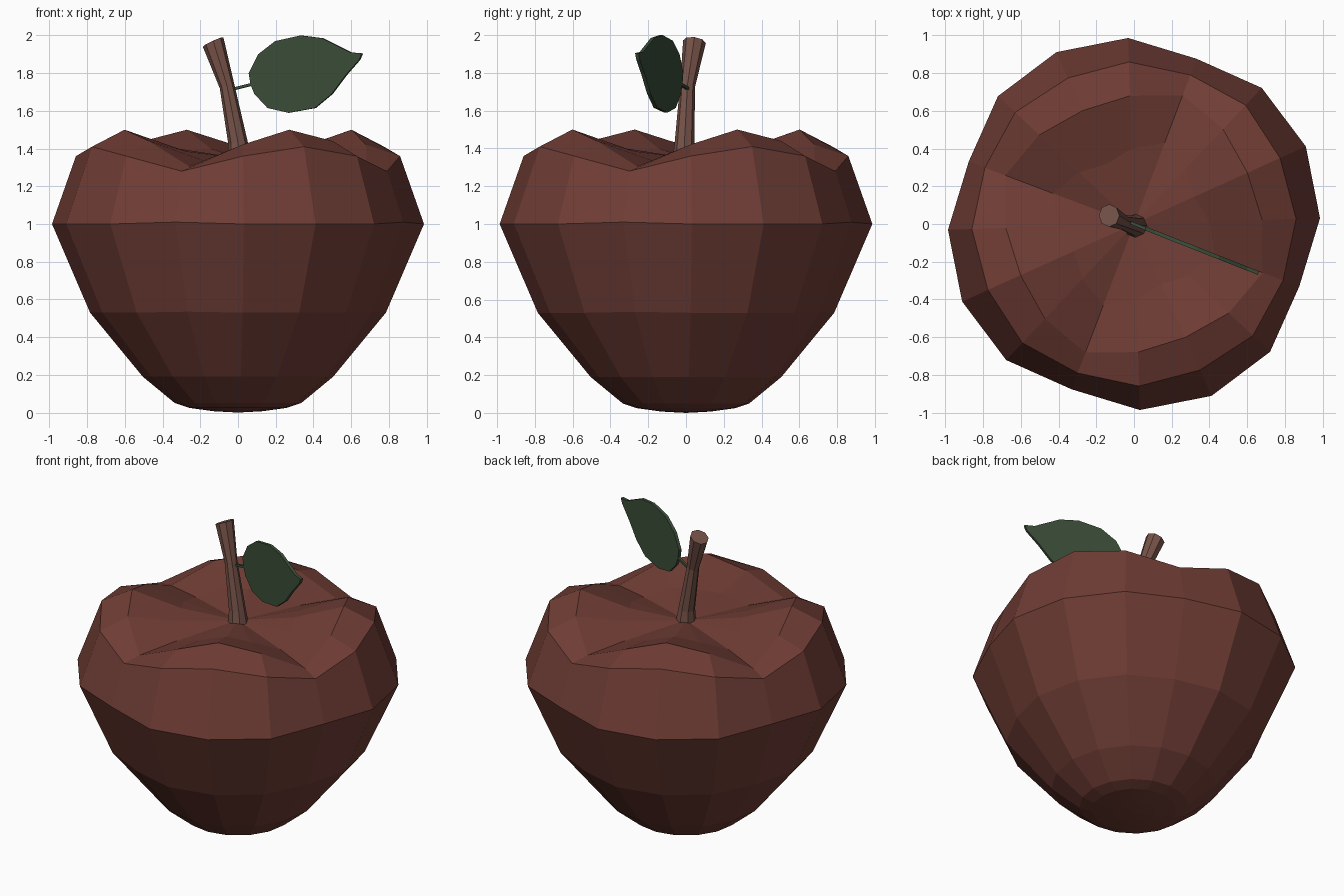
import bpy
import bmesh
from math import cos, sin, radians, tau
from mathutils import Vector

cube = bpy.data.objects.get("Cube")
if cube:
    bpy.data.objects.remove(cube, do_unlink=True)


def material(name, rgb):
    mat = bpy.data.materials.new(name)
    mat.use_nodes = True
    mat.diffuse_color = (*rgb, 1)
    mat.node_tree.nodes["Principled BSDF"].inputs["Base Color"].default_value = (*rgb, 1)
    return mat


def finish(name, bm, mat):
    bmesh.ops.recalc_face_normals(bm, faces=bm.faces)
    mesh = bpy.data.meshes.new(name)
    bm.to_mesh(mesh)
    bm.free()
    mesh.materials.append(mat)
    obj = bpy.data.objects.new(name, mesh)
    bpy.context.collection.objects.link(obj)
    return obj


def bridge(bm, lower, upper):
    n = len(lower)
    for i in range(n):
        j = (i + 1) % n
        bm.faces.new((lower[i], lower[j], upper[j], upper[i]))


def fan(bm, ring, centre):
    tip = bm.verts.new(centre)
    for i in range(len(ring)):
        bm.faces.new((ring[i], ring[(i + 1) % len(ring)], tip))


red = material("dark red skin", (0.16, 0.046, 0.035))
brown = material("brown bark", (0.18, 0.085, 0.065))
green = material("dark green leaf", (0.043, 0.075, 0.039))

# Fruit: rings of 16 points; each ring repeats four (radius, height) pairs,
# giving four lobes with a sharp valley between them
SIDES = 16
TWIST = radians(1.8)
rings = [
    [(0.13, 0.007)] * 4,
    [(0.26, 0.025)] * 4,
    [(0.335, 0.05)] * 4,
    [(0.505, 0.19)] * 4,
    [(0.785, 0.53), (0.79, 0.53), (0.785, 0.53), (0.76, 0.535)],
    [(0.987, 1.0), (1.0, 1.0), (0.99, 1.0), (0.937, 1.01)],
    [(0.86, 1.36), (0.85, 1.41), (0.865, 1.36), (0.845, 1.28)],
    [(0.68, 1.42), (0.66, 1.5), (0.69, 1.44), (0.73, 1.305)],
    [(0.40, 1.375), (0.35, 1.40), (0.40, 1.385), (0.46, 1.33)],
]
bm = bmesh.new()
loops = []
for ring in rings:
    loop = []
    for k in range(SIDES):
        r, z = ring[k % 4]
        a = TWIST + tau * k / SIDES
        loop.append(bm.verts.new((r * cos(a), r * sin(a), z)))
    loops.append(loop)
for lower, upper in zip(loops, loops[1:]):
    bridge(bm, lower, upper)
fan(bm, loops[0], (0, 0, 0))
fan(bm, loops[-1], (0, 0, 1.35))
finish("fruit_body", bm, red)

# Stem: eight-sided bent tube, flared at both ends
path = [((0.01, -0.01, 1.32), 0.066, 0.0), ((0, -0.008, 1.43), 0.052, -0.12),
        ((-0.058, 0.008, 1.73), 0.040, -0.25), ((-0.132, 0.045, 1.965), 0.060, -0.42)]
bm = bmesh.new()
loops = []
for centre, r, tilt in path:
    across = Vector((cos(tilt), 0, -sin(tilt)))
    depth = Vector((0, 1, tilt * 0.3))
    loops.append([bm.verts.new(Vector(centre) + r * (across * cos(tau * i / 8) + depth * sin(tau * i / 8)))
                  for i in range(8)])
for lower, upper in zip(loops, loops[1:]):
    bridge(bm, lower, upper)
bm.faces.new(loops[0])
bm.faces.new(loops[-1])
finish("stem", bm, brown)

# Leaf and its stalk: thin upright outlines on one slanted plane
SLANT = -0.394


def plate(name, outline, thickness):
    bm = bmesh.new()
    bm.faces.new([bm.verts.new((x, SLANT * x, z)) for x, z in outline])
    obj = finish(name, bm, green)
    mod = obj.modifiers.new("thickness", "SOLIDIFY")
    mod.thickness = thickness
    mod.offset = 0


plate("leaf", [(0.07, 1.74), (0.06, 1.80), (0.11, 1.90), (0.20, 1.97), (0.335, 2.0),
               (0.45, 1.985), (0.55, 1.935), (0.60, 1.91), (0.66, 1.905), (0.645, 1.87),
               (0.575, 1.79), (0.50, 1.69), (0.41, 1.615), (0.27, 1.59), (0.16, 1.615),
               (0.09, 1.69)], 0.02)
plate("leaf_stalk", [(-0.04, 1.705), (0.08, 1.735), (0.08, 1.75), (-0.04, 1.72)], 0.016)
